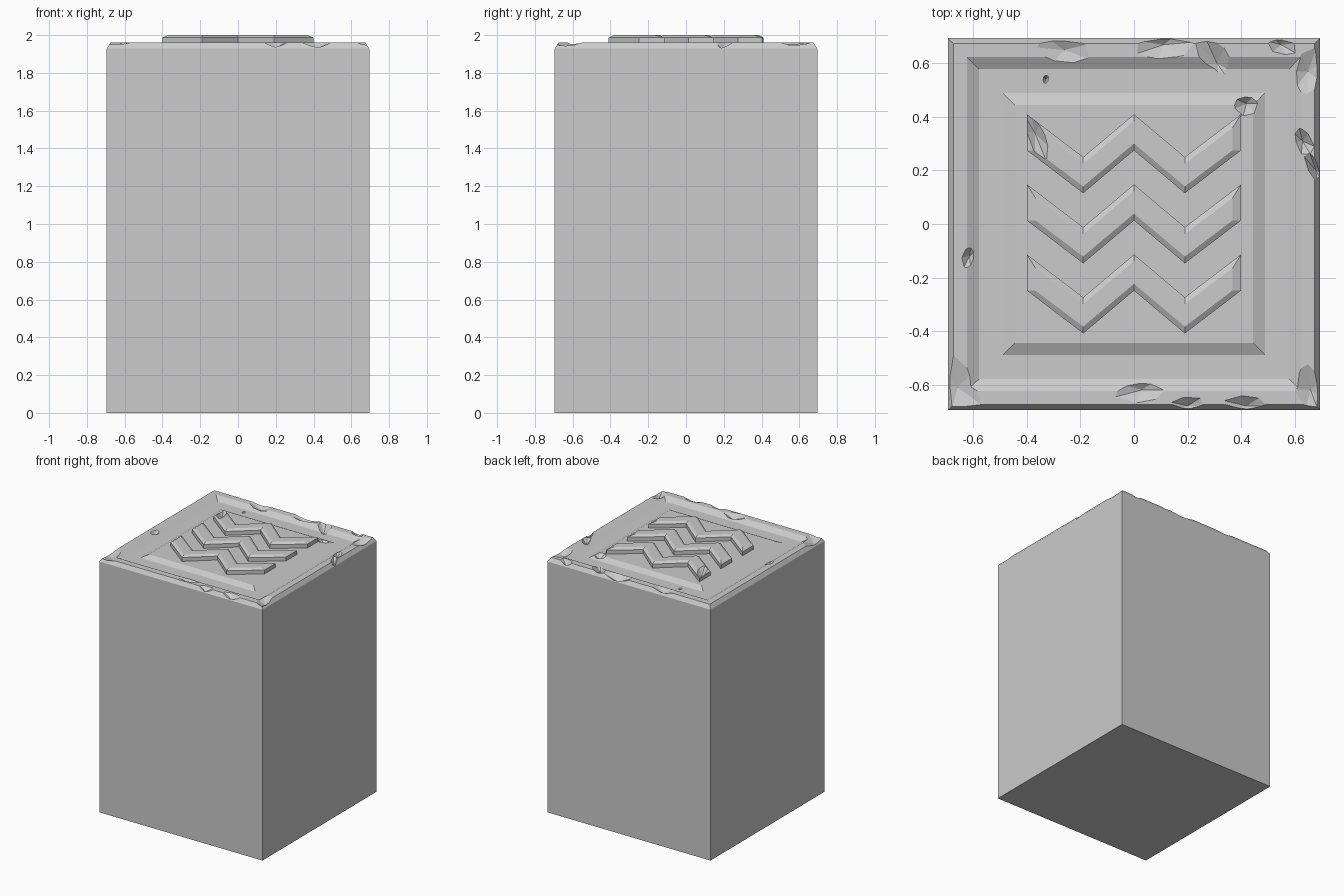
import bpy, bmesh, random
from math import cos, sin, pi, radians

if "Cube" in bpy.data.objects:
    bpy.data.objects.remove(bpy.data.objects["Cube"])

random.seed(4)


def make_object(name, verts, faces):
    mesh = bpy.data.meshes.new(name)
    mesh.from_pydata(verts, [], faces)
    bm = bmesh.new()
    bm.from_mesh(mesh)
    bmesh.ops.recalc_face_normals(bm, faces=bm.faces)
    bm.to_mesh(mesh)
    bm.free()
    obj = bpy.data.objects.new(name, mesh)
    bpy.context.collection.objects.link(obj)
    return obj


def loft(name, rings):
    """Skin closed rings of equal length, capping both ends."""
    n = len(rings[0])
    verts = [v for r in rings for v in r]
    faces = [(k * n + i, k * n + (i + 1) % n, (k + 1) * n + (i + 1) % n, (k + 1) * n + i)
             for k in range(len(rings) - 1) for i in range(n)]
    faces.append(tuple(range(n))[::-1])
    faces.append(tuple(range((len(rings) - 1) * n, len(rings) * n)))
    return make_object(name, verts, faces)


# Pillar block: square rings give the rim, recess and raised panel
profile = [(0.695, 0), (0.695, 1.93), (0.675, 1.96), (0.625, 1.96),
           (0.58, 1.935), (0.49, 1.935), (0.445, 1.957)]
block = loft("stone_block", [[(-r, -r, z), (r, -r, z), (r, r, z), (-r, r, z)]
                             for r, z in profile])


# Three raised zigzag bars with chamfered tops
def zigzag(cy, inset, z):
    end = 0.4 - inset
    slope = 0.16 / 0.2
    pts = [(-end, -inset * slope), (-0.19, -0.16), (0, 0), (0.19, -0.16), (end, -inset * slope)]
    low = [(x, cy + d + 0.8 * inset, z) for x, d in pts]
    high = [(x, cy + 0.135 - 0.8 * inset + d, z) for x, d in pts]
    return low + high[::-1]


bars = [loft(f"zigzag_bar_{i + 1}", [zigzag(0.275 - 0.262 * i, 0, 1.95),
                                     zigzag(0.275 - 0.262 * i, 0, 1.987),
                                     zigzag(0.275 - 0.262 * i, 0.032, 2.0)])
        for i in range(3)]

# Broken chips: centre x, y, half length, half width, turn in degrees
chips = [
    (-.26, .65, .13, .07, -20), (-.33, .54, .05, .03, 80), (.11, .67, .12, .06, 5),
    (.31, .6, .15, .06, -55), (.42, .45, .055, .05, 0), (.55, .67, .07, .04, -30),
    (.65, .57, .11, .07, 70), (.63, .31, .07, .04, -60), (.68, .2, .08, .03, -60),
    (-.615, -.12, .05, .03, 80), (-.66, -.61, .15, .08, -70), (.03, -.62, .11, .06, 0),
    (.2, -.68, .08, .04, 0), (.42, -.68, .1, .05, 0), (.66, -.62, .11, .06, -70),
    (-.37, .34, .12, .04, -68)]
for i, (cx, cy, a, b, turn) in enumerate(chips):
    n, t = 7, radians(turn)
    on_bar = cx < 0 and abs(cy - .34) < .01
    top = 2.001 if on_bar else 1.965
    deep = top - random.uniform(.035, .05)
    outline = []
    for k in range(n):
        w = 2 * pi * k / n
        s = random.uniform(.85, 1.15)
        u, v = a * s * cos(w), b * s * sin(w)
        outline.append((cx + u * cos(t) - v * sin(t), cy + u * sin(t) + v * cos(t)))
    # Upside-down faceted cone with a prism above it
    verts = [(x, y, z) for z in (2.1, top) for x, y in outline] + [(cx, cy, deep)]
    faces = [tuple(range(n))]
    for k in range(n):
        j = (k + 1) % n
        faces += [(k, j, n + j, n + k), (n + k, n + j, 2 * n)]
    cutter = make_object(f"chip_cutter_{i + 1}", verts, faces)
    cutter.hide_render = True
    cutter.hide_set(True)
    for target in [block] + (bars[:1] if on_bar or i == 4 else []):
        mod = target.modifiers.new("chip", "BOOLEAN")
        mod.operation = "DIFFERENCE"
        mod.solver = "EXACT"
        mod.object = cutter
